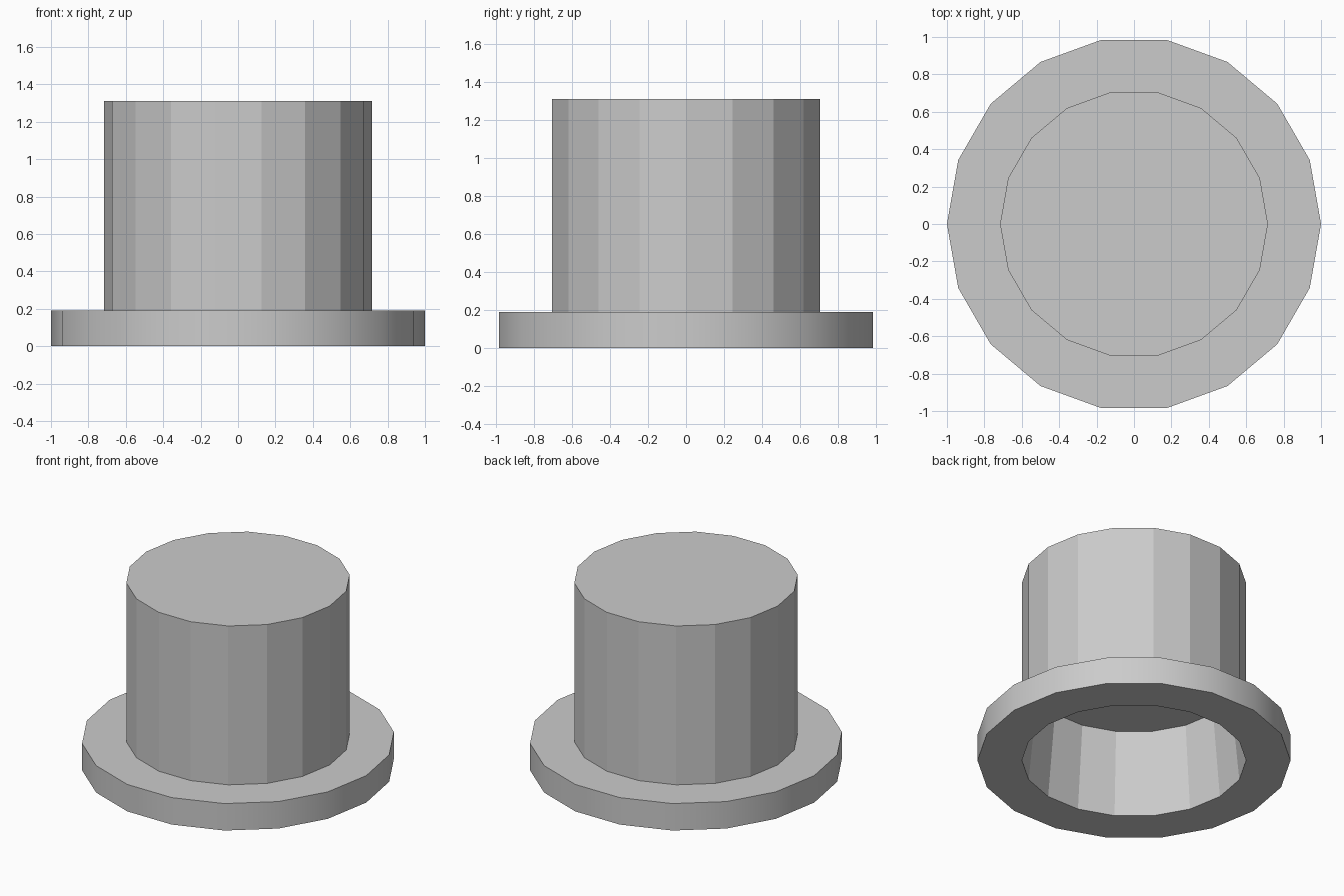
import bpy, bmesh
from math import cos, sin, tau

if "Cube" in bpy.data.objects:
    bpy.data.objects.remove(bpy.data.objects["Cube"])

SIDES = 18

# Hat outline (radius, height) from the hollow's ceiling, round the brim, to the crown top
PROFILE = [(0.66, 0.59), (0.716, 0.0), (1.0, 0.0), (1.0, 0.19),
           (0.716, 0.19), (0.716, 1.31)]
BRIM_BAND = 2  # profile segment forming the outer rim of the brim


def ring(bm, radius, z):
    return [bm.verts.new((radius * cos(tau * i / SIDES),
                          radius * sin(tau * i / SIDES), z))
            for i in range(SIDES)]


bm = bmesh.new()
rings = [ring(bm, r, z) for r, z in PROFILE]

# Walls: flat facets everywhere, smooth rim on the brim
for k, (a, b) in enumerate(zip(rings, rings[1:])):
    for i in range(SIDES):
        j = (i + 1) % SIDES
        face = bm.faces.new((a[i], a[j], b[j], b[i]))
        face.smooth = (k == BRIM_BAND)

# Ceiling of the hollow and top of the crown
bm.faces.new(list(reversed(rings[0])))
bm.faces.new(rings[-1])
bmesh.ops.recalc_face_normals(bm, faces=bm.faces)

# Keep the profile corners sharp
for e in bm.edges:
    if len(e.link_faces) == 2 and e.calc_face_angle(0) > 0.7:
        e.smooth = False

mesh = bpy.data.meshes.new("top_hat")
bm.to_mesh(mesh)
bm.free()
bpy.context.collection.objects.link(bpy.data.objects.new("top_hat", mesh))
